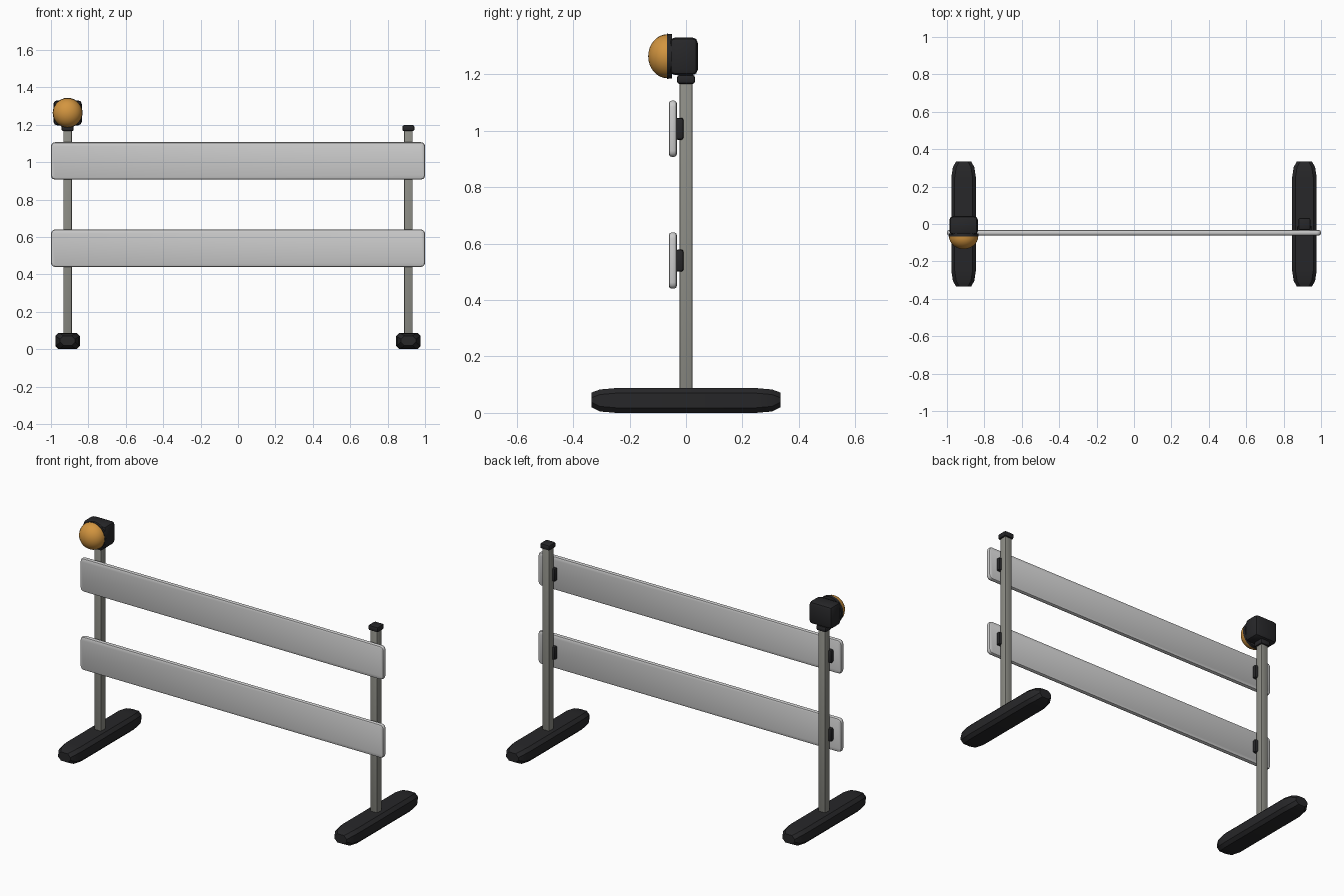
import bpy, bmesh, math
from mathutils import Vector, Matrix

if "Cube" in bpy.data.objects:
    bpy.data.objects.remove(bpy.data.objects["Cube"])


def material(name, rgb):
    m = bpy.data.materials.new(name)
    m.diffuse_color = (*rgb, 1)
    m.use_nodes = True
    m.node_tree.nodes["Principled BSDF"].inputs["Base Color"].default_value = m.diffuse_color
    return m


RUBBER = material("black_rubber", (0.02, 0.02, 0.022))
STEEL = material("dull_steel", (0.27, 0.27, 0.24))
AMBER = material("amber", (0.65, 0.3, 0.05))


def finish(name, bm, mat=None):
    bmesh.ops.recalc_face_normals(bm, faces=bm.faces[:])
    me = bpy.data.meshes.new(name)
    bm.to_mesh(me)
    bm.free()
    ob = bpy.data.objects.new(name, me)
    bpy.context.collection.objects.link(ob)
    if mat:
        me.materials.append(mat)
    bpy.ops.object.select_all(action='DESELECT')
    ob.select_set(True)
    bpy.context.view_layer.objects.active = ob
    bpy.ops.object.shade_smooth_by_angle(angle=math.radians(35))
    return ob


def box(name, lo, hi, bevel, mat=None, segments=2, corner=0):
    """Bevelled box; 'corner' first rounds the edges running along y."""
    lo, hi = Vector(lo), Vector(hi)
    bm = bmesh.new()
    bmesh.ops.create_cube(bm, size=1, matrix=Matrix.Translation((lo + hi) / 2)
                          @ Matrix.Diagonal((*(hi - lo), 1)))
    if corner:
        along_y = [e for e in bm.edges if abs(e.verts[0].co.y - e.verts[1].co.y) > 1e-4]
        bmesh.ops.bevel(bm, geom=along_y, offset=corner, segments=3,
                        profile=0.5, affect='EDGES')
        edges = [e for e in bm.edges if abs(e.verts[0].co.y - e.verts[1].co.y) < 1e-4]
    else:
        edges = bm.edges[:]
    bmesh.ops.bevel(bm, geom=edges, offset=bevel, segments=segments,
                    profile=0.5, affect='EDGES')
    return finish(name, bm, mat)


def foot(name, cx):
    """Loft of chamfered cross-sections that narrow at both ends."""
    half = [(0.335, 0.040, 0.020, 0.072), (0.305, 0.057, 0.005, 0.083),
            (0.247, 0.066, 0.0, 0.088)]
    sections = [(-y, w, a, b) for y, w, a, b in half] + half[::-1]
    bm = bmesh.new()
    rings = []
    for y, w, a, b in sections:
        c = 0.018
        pts = [(-w + c, a), (w - c, a), (w, a + c), (w, b - c),
               (w - c, b), (-w + c, b), (-w, b - c), (-w, a + c)]
        rings.append([bm.verts.new((cx + x, y, z)) for x, z in pts])
    for r, s in zip(rings, rings[1:]):
        for i in range(8):
            j = (i + 1) % 8
            bm.faces.new((r[i], r[j], s[j], s[i]))
    bm.faces.new(rings[0])
    bm.faces.new(rings[-1])
    return finish(name, bm, RUBBER)


def lathe(name, profile, cx, cz, mat, steps=28):
    """Spin (radius, y) points around an axis parallel to y."""
    bm = bmesh.new()
    vs = [bm.verts.new((cx + r, y, cz)) for r, y in profile]
    es = [bm.edges.new(p) for p in zip(vs, vs[1:])]
    bmesh.ops.spin(bm, geom=vs + es, cent=(cx, 0, cz), axis=(0, 1, 0),
                   angle=math.tau, steps=steps)
    bmesh.ops.remove_doubles(bm, verts=bm.verts[:], dist=1e-4)
    return finish(name, bm, mat)


PX = 0.911
BOARDS = {"lower": 0.54, "upper": 1.007}

# feet, posts, caps and board brackets on both sides
for side, x in (("left", -PX), ("right", PX)):
    foot(side + "_foot", x)
    box(side + "_post", (x - 0.023, -0.023, 0.07), (x + 0.023, 0.023, 1.18),
        0.005, STEEL)
    box(side + "_post_cap", (x - 0.032, -0.032, 1.166), (x + 0.032, 0.032, 1.198),
        0.009, RUBBER)
    for level, z in BOARDS.items():
        box(f"{side}_{level}_bracket", (x - 0.039, -0.037, z - 0.039),
            (x + 0.039, -0.009, z + 0.039), 0.008, RUBBER)

# boards
for level, z in BOARDS.items():
    box(level + "_board", (-1, -0.061, z - 0.1), (1, -0.032, z + 0.1),
        0.011, corner=0.022)

# warning lamp: housing, rim and domed lens
LZ = 1.264
box("lamp_housing", (-PX - 0.076, -0.058, 1.197), (-PX + 0.076, 0.042, 1.331),
    0.02, RUBBER)
lathe("lamp_rim", [(0, -0.05), (0.079, -0.05), (0.08, -0.067), (0, -0.067)],
      -PX, LZ, RUBBER)
dome = [(0.078 * math.cos(a), -0.066 - 0.068 * math.sin(a))
        for a in (i * math.pi / 16 for i in range(9))]
lathe("lamp_lens", [(0, -0.066)] + dome, -PX, LZ, AMBER)
